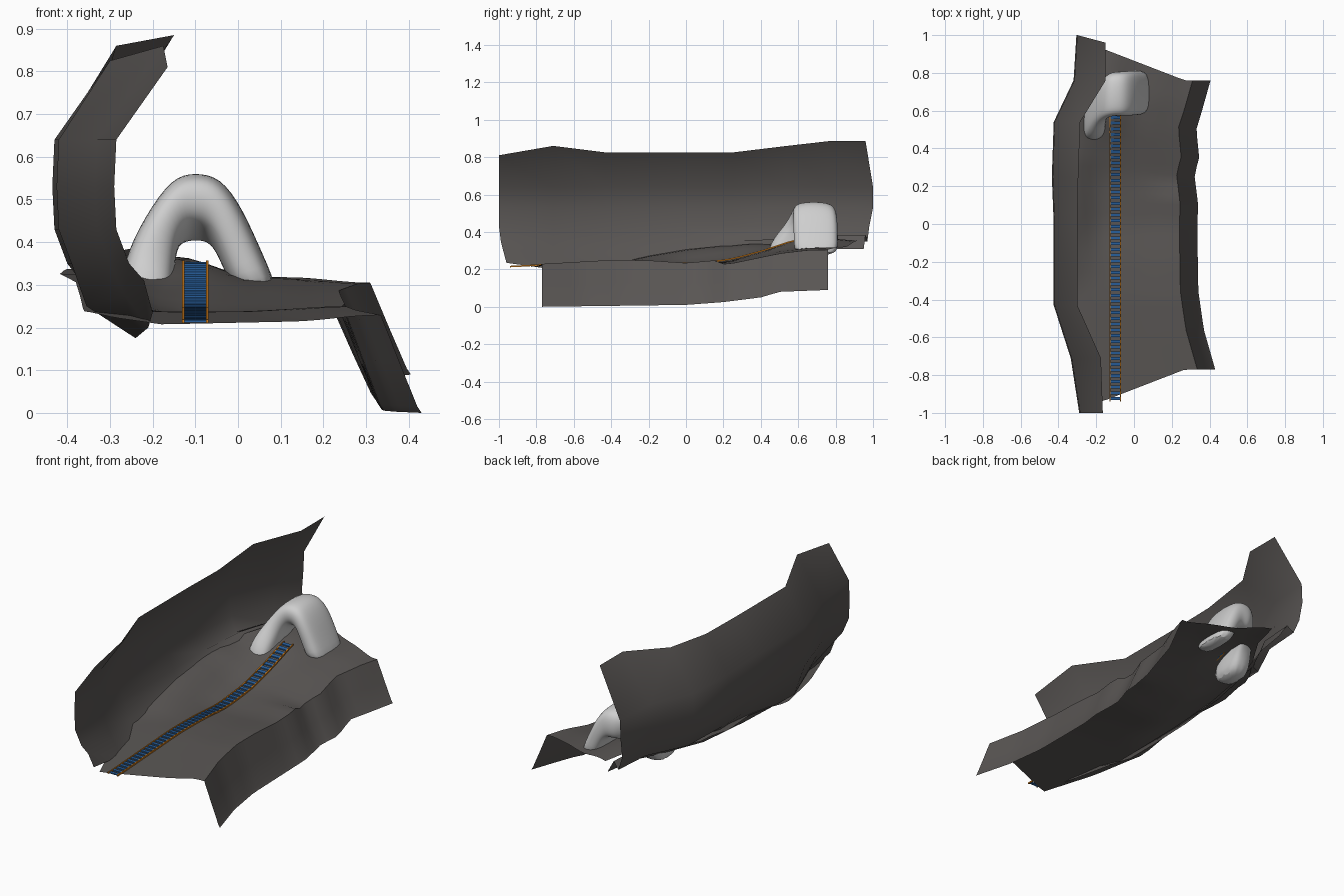
import bpy, math

if "Cube" in bpy.data.objects:
    bpy.data.objects.remove(bpy.data.objects["Cube"])


def mat(name, c):
    m = bpy.data.materials.new(name)
    m.diffuse_color = (*c, 1)
    m.use_nodes = True
    m.node_tree.nodes["Principled BSDF"].inputs["Base Color"].default_value = m.diffuse_color
    return m


STONE = mat("dark stone", (0.10, 0.092, 0.088))
ROCK = mat("pale rock", (0.62, 0.62, 0.62))
ORANGE = mat("rail orange", (0.62, 0.20, 0.01))
BLUE = mat("tie blue", (0.02, 0.11, 0.32))


def obj(name, verts, faces, m, smooth=None):
    me = bpy.data.meshes.new(name)
    me.from_pydata(verts, [], faces)
    me.materials.append(m)
    o = bpy.data.objects.new(name, me)
    bpy.context.collection.objects.link(o)
    if smooth:
        bpy.ops.object.select_all(action='DESELECT')
        o.select_set(True)
        bpy.context.view_layer.objects.active = o
        bpy.ops.object.shade_smooth_by_angle(angle=math.radians(smooth))
    return o


def loft(name, rows, m, closed=False, smooth=None):
    n = len(rows[0])
    faces = []
    for i in range(len(rows) - 1):
        for j in range(n if closed else n - 1):
            k = (j + 1) % n
            faces.append((i * n + j, i * n + k, (i + 1) * n + k, (i + 1) * n + j))
    if closed:
        faces += [tuple(range(n))[::-1], tuple(range((len(rows) - 1) * n, len(rows) * n))]
    return obj(name, [p for r in rows for p in r], faces, m, smooth)


def pl(y, pts):
    """Piecewise linear lookup."""
    if y <= pts[0][0]:
        return pts[0][1]
    for (a, p), (b, q) in zip(pts, pts[1:]):
        if y <= b:
            return p + (q - p) * (y - a) / (b - a)
    return pts[-1][1]


def clamp(v):
    v = max(0, min(1, v))
    return v * v * (3 - 2 * v)


# overhanging cliff wall: y, top x, top z, outer x, bottom x, bottom z
stations = [
    (-1.0, -0.165, 0.81, -0.285, -0.20, 0.235),
    (-0.71, -0.175, 0.86, -0.33, -0.21, 0.20),
    (-0.43, -0.30, 0.825, -0.42, -0.24, 0.175),
    (0.0, -0.30, 0.825, -0.42, -0.25, 0.19),
    (0.25, -0.295, 0.825, -0.43, -0.28, 0.23),
    (0.54, -0.285, 0.86, -0.42, -0.28, 0.29),
    (0.76, -0.15, 0.885, -0.315, -0.22, 0.31),
    (1.0, -0.15, 0.885, -0.30, -0.19, 0.31),
]
rows = []
for y, xt, zt, xo, xb, zb in stations:
    prof = [(xt, zt), (xo, 0.64), (xo - 0.005, 0.53), (xo, 0.43),
            (xo + 0.03, 0.35), (xo + 0.065, zb + 0.075), (xb, zb)]
    back = (0.04, 0.0, 0.0, 0.02, 0.03, 0.04, 0.05) if y == 1 else (0,) * 7
    front = (0, 0, 0, 0, 0.01, 0.02, 0.04) if y == -1 else (0,) * 7
    rows.append([(p[0], y - b + f, p[1]) for p, b, f in zip(prof, back, front)])
loft("cliff_wall", rows, STONE, smooth=50)

# ground height rules
BASE = [(-0.95, 0.207), (-0.4, 0.238), (-0.2, 0.236), (0, 0.222), (0.25, 0.245),
        (0.5, 0.297), (0.65, 0.315), (0.95, 0.32)]
BANK = [(-0.35, 0), (0, 0.085), (0.2, 0.085), (0.35, 0.06), (0.5, 0.01), (1, 0.0)]
RISE = [(0.2, 0.0), (0.45, 0.02), (0.58, 0.05), (0.75, 0.05), (0.95, 0.03)]


def height(x, y):
    return (pl(y, BASE) + pl(y, BANK) * clamp((-0.15 - x) / 0.22)
            + pl(y, RISE) * clamp((0.05 - x) / 0.2))


# ground sheet with a steep skirt on the right
LEFT = [(0, -0.18), (0.15, -0.29), (0.3, -0.36), (0.5, -0.38), (0.62, -0.42),
        (0.75, -0.39), (0.9, -0.22), (1, -0.16)]
FOOT = [(-0.77, 0.43), (-0.56, 0.37), (-0.35, 0.34), (0, 0.335), (0.1, 0.34), (0.26, 0.32),
        (0.35, 0.345), (0.5, 0.33), (0.6, 0.36), (0.76, 0.405)]
FOOTZ = [(-0.77, 0.0), (0, 0.01), (0.2, 0.025), (0.4, 0.05), (0.5, 0.08), (0.76, 0.09)]
rows = []
for i in range(31):
    v = i / 30
    yl = -0.77 + 1.53 * v
    xf, zf = pl(yl, FOOT), pl(yl, FOOTZ)
    x0, x1 = pl(v, LEFT), xf - 0.095
    row = []
    for j in range(15):
        t = j / 14
        x = x0 + (x1 - x0) * t
        e = 0.17 * max(0, min(1, (0.27 - x) / 0.44))
        y = -0.77 - e + (1.53 + 2 * e) * v
        z = height(x, y) + (0.012 if y < 0.2 else -0.012) * clamp((t - 0.6) / 0.4)
        row.append((x, y, z))
    zl = row[-1][2]
    row += [(xf - 0.05, yl, zl + (zf - zl) * 0.5), (xf - 0.01, yl, zf + 0.015), (xf, yl, zf)]
    rows.append(row)
loft("ground", rows, STONE, smooth=60)

# rock arch: outer x,z, inner x,z, front y, back y, drop of the rear ceiling
arch = [
    (-0.29, 0.23, -0.15, 0.23, 0.43, 0.62, 0),
    (-0.27, 0.36, -0.148, 0.32, 0.44, 0.66, 0),
    (-0.22, 0.46, -0.143, 0.40, 0.53, 0.74, 0.02),
    (-0.155, 0.555, -0.12, 0.44, 0.565, 0.80, 0.06),
    (-0.10, 0.565, -0.098, 0.445, 0.57, 0.81, 0.065),
    (-0.04, 0.555, -0.075, 0.44, 0.57, 0.81, 0.06),
    (0.012, 0.48, -0.053, 0.39, 0.57, 0.815, 0.02),
    (0.06, 0.37, -0.035, 0.335, 0.575, 0.815, 0),
    (0.105, 0.27, 0.0, 0.27, 0.575, 0.815, 0),
]
rows = []
for ox, oz, ix, iz, yf, yb, drop in arch:
    ring = []
    for k in range(12):
        a = math.tau * k / 12
        c, s = math.cos(a), math.sin(a)
        c = math.copysign(abs(c) ** 0.65, c)
        s = math.copysign(abs(s) ** 0.65, s)
        u, w = (1 - c) / 2, (1 + s) / 2
        ring.append((ox + (ix - ox) * u, yf + (yb - yf) * w, oz + (iz - oz) * u - drop * u * w))
    rows.append(ring)
o = loft("rock_arch", rows, ROCK, closed=True, smooth=80)
sub = o.modifiers.new("round", 'SUBSURF')
sub.levels = sub.render_levels = 2


# track: two rails and evenly spaced ties following the ground
def track_z(y):
    return sum(height(-0.1, y + d) for d in (-0.04, 0, 0.04)) / 3 + 0.006


for side, x in (("left", -0.128), ("right", -0.072)):
    rows = []
    for i in range(39):
        y = -0.94 + 1.52 * i / 38
        z = track_z(y)
        rows.append([(x + dx, y, z + dz) for dx, dz in
                     ((-0.003, -0.003), (0.003, -0.003), (0.003, 0.005), (-0.003, 0.005))])
    loft(side + "_rail", rows, ORANGE, closed=True)

verts, faces = [], []
for i in range(50):
    y = -0.925 + 1.49 * i / 49
    b = len(verts)
    for dz in (-0.003, 0.003):
        for dx, dy in ((-0.027, -0.008), (0.027, -0.008), (0.027, 0.008), (-0.027, 0.008)):
            verts.append((-0.1 + dx, y + dy, track_z(y + dy) + dz))
    faces += [tuple(b + q for q in f) for f in
              ((3, 2, 1, 0), (4, 5, 6, 7), (0, 1, 5, 4), (1, 2, 6, 5), (2, 3, 7, 6), (3, 0, 4, 7))]
obj("track_ties", verts, faces, BLUE)
